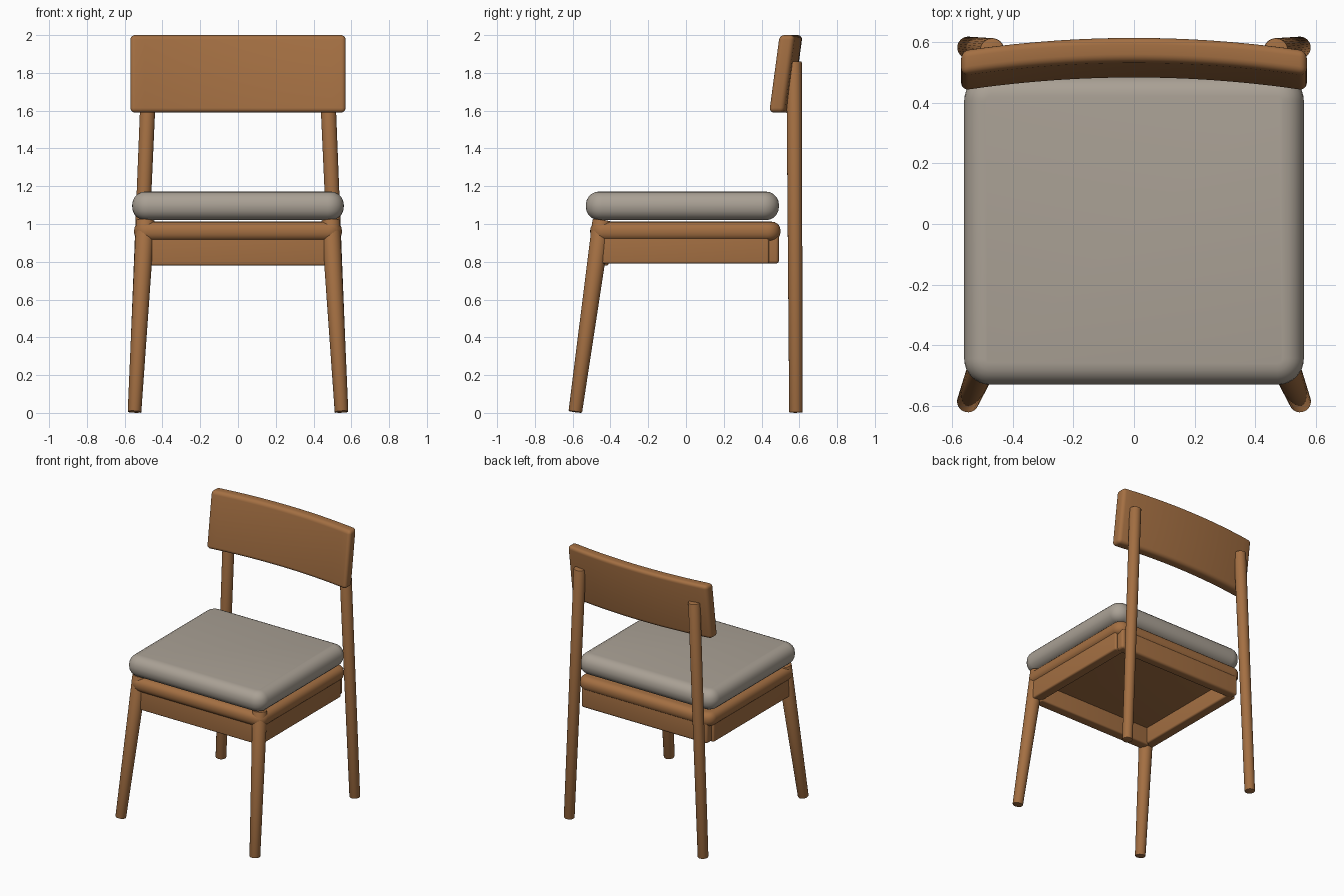
import bpy
import bmesh
import math
from mathutils import Vector, Matrix

default = bpy.data.objects.get("Cube")
if default:
    bpy.data.objects.remove(default, do_unlink=True)


def make_material(name, colour):
    mat = bpy.data.materials.new(name)
    mat.use_nodes = True
    rgba = (*colour, 1.0)
    mat.diffuse_color = rgba
    mat.node_tree.nodes["Principled BSDF"].inputs["Base Color"].default_value = rgba
    return mat


wood = make_material("oiled wood", (0.37, 0.16, 0.055))
fabric = make_material("grey fabric", (0.40, 0.355, 0.30))


def finish(name, bm, mat):
    bmesh.ops.recalc_face_normals(bm, faces=bm.faces)
    mesh = bpy.data.meshes.new(name)
    bm.to_mesh(mesh)
    bm.free()
    mesh.materials.append(mat)
    obj = bpy.data.objects.new(name, mesh)
    bpy.context.collection.objects.link(obj)
    bpy.ops.object.select_all(action='DESELECT')
    obj.select_set(True)
    bpy.context.view_layer.objects.active = obj
    bpy.ops.object.shade_smooth_by_angle(angle=math.radians(40))
    return obj


def box(low, high):
    bm = bmesh.new()
    bmesh.ops.create_cube(bm, size=1)
    low, high = Vector(low), Vector(high)
    bmesh.ops.scale(bm, vec=high - low, verts=bm.verts)
    bmesh.ops.translate(bm, vec=(low + high) / 2, verts=bm.verts)
    return bm


def bevel_sharp(bm, radius, segments=5):
    edges = [e for e in bm.edges if e.calc_face_angle(0) > math.radians(50)]
    bmesh.ops.bevel(bm, geom=edges, offset=radius, segments=segments,
                    profile=0.5, affect='EDGES', clamp_overlap=True)


def rounded_box(name, low, high, radius, mat, corner=0):
    bm = box(low, high)
    if corner:
        upright = [e for e in bm.edges
                   if abs(e.verts[0].co.z - e.verts[1].co.z) > 0.01]
        bmesh.ops.bevel(bm, geom=upright, offset=corner, segments=8,
                        profile=0.5, affect='EDGES')
    bevel_sharp(bm, radius)
    return finish(name, bm, mat)


def tapered_leg(name, foot, top, foot_radius, top_radius):
    foot, top = Vector(foot), Vector(top)
    axis = top - foot
    bm = bmesh.new()
    place = (Matrix.Translation((foot + top) / 2)
             @ axis.to_track_quat('Z', 'Y').to_matrix().to_4x4())
    bmesh.ops.create_cone(bm, cap_ends=True, segments=28, radius1=foot_radius,
                          radius2=top_radius, depth=axis.length, matrix=place)
    rims = [e for e in bm.edges if e.calc_face_angle(0) > math.radians(50)]
    bmesh.ops.bevel(bm, geom=rims, offset=0.005, segments=2,
                    profile=0.5, affect='EDGES')
    return finish(name, bm, wood)


# Legs and side rails, mirrored left and right
for side, s in (("left", 1), ("right", -1)):
    tapered_leg(f"front_leg_{side}", (s * 0.548, -0.586, 0.005),
                (s * 0.49, -0.445, 1.02), 0.036, 0.05)
    tapered_leg(f"rear_leg_{side}", (s * 0.547, 0.582, 0.002),
                (s * 0.468, 0.572, 1.86), 0.036, 0.041)
    xs = sorted((s * 0.46, s * 0.535))
    rounded_box(f"side_rail_{side}", (xs[0], -0.45, 0.79),
                (xs[1], 0.44, 0.95), 0.012, wood)

# Front and back rails, and the rounded seat board over them
rounded_box("front_rail", (-0.48, -0.485, 0.78), (0.48, -0.41, 0.95), 0.012, wood)
rounded_box("back_rail", (-0.515, 0.42, 0.79), (0.515, 0.492, 0.95), 0.018, wood)
rounded_box("seat_board", (-0.55, -0.507, 0.91), (0.55, 0.5, 1.012),
            0.045, wood, corner=0.07)

# Padded cushion
rounded_box("seat_cushion", (-0.56, -0.53, 1.02), (0.56, 0.492, 1.172),
            0.07, fabric, corner=0.085)

# Curved, leaning backrest
bm = box((-0.57, 0.535, 1.59), (0.57, 0.617, 2.0))
bevel_sharp(bm, 0.025)
for i in range(1, 24):
    bmesh.ops.bisect_plane(bm, geom=bm.verts[:] + bm.edges[:] + bm.faces[:],
                           plane_co=(-0.54 + 0.045 * i, 0, 0), plane_no=(1, 0, 0))
for v in bm.verts:
    lean = 0.055 * (2.0 - v.co.z) / 0.41
    v.co.y -= lean + 0.043 * (v.co.x / 0.57) ** 2
finish("backrest", bm, wood)
